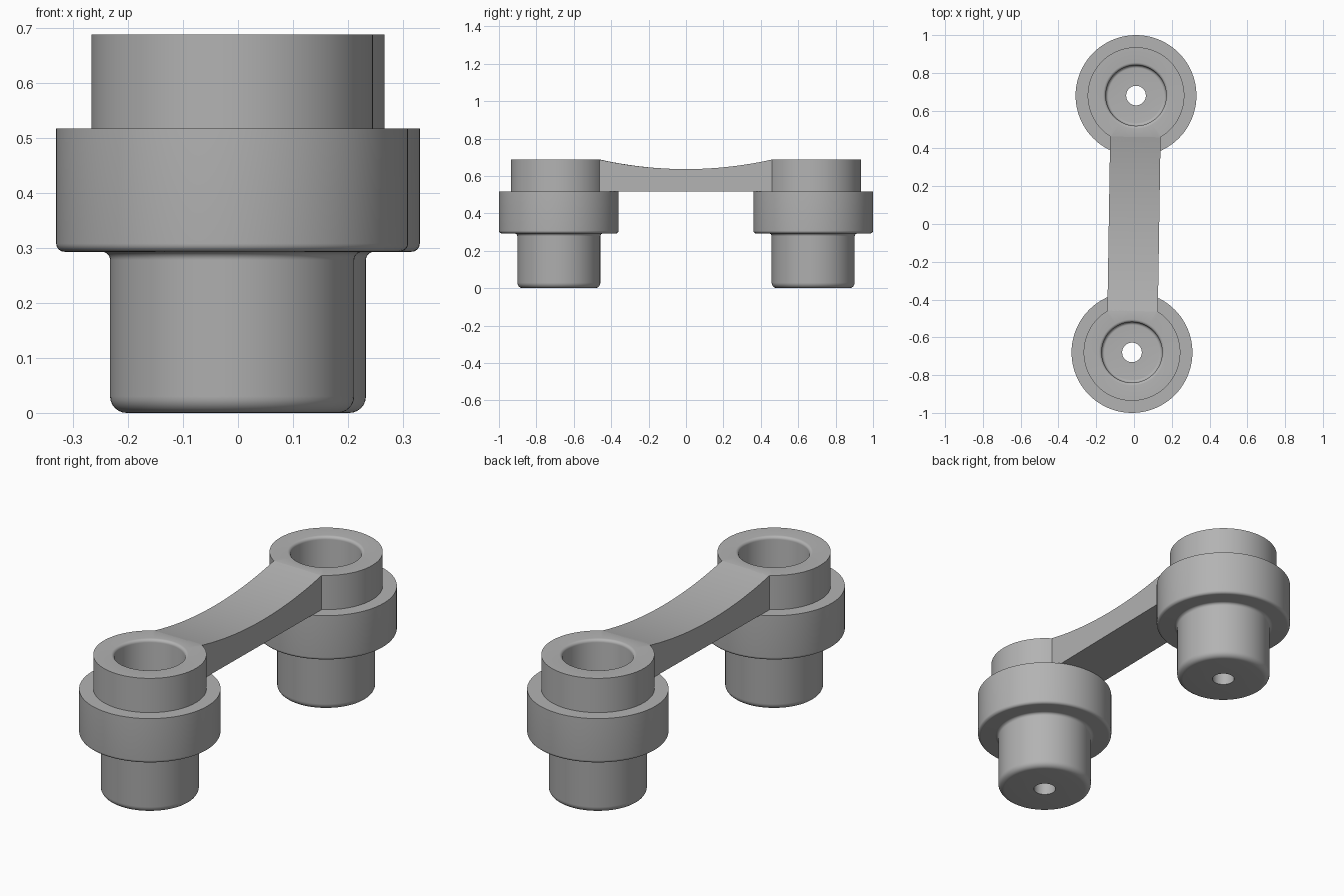
import bpy, bmesh, math
from mathutils import Matrix

old = bpy.data.objects.get("Cube")
if old:
    bpy.data.objects.remove(old)

TILT = Matrix.Rotation(math.radians(-0.9), 4, "Z")
REACH = 0.68            # pin centre distance from the middle
SEGMENTS = 96
TOP, LEDGE, COLLAR = 0.688, 0.517, 0.293
BAR_END, BAR_LOW, BAR_WIDTH = 0.461, 0.637, 0.267

grey = bpy.data.materials.new("plain grey")
grey.use_nodes = True
colour = (0.45, 0.45, 0.45, 1)
grey.diffuse_color = colour
grey.node_tree.nodes["Principled BSDF"].inputs["Base Color"].default_value = colour


def make_object(name, bm):
    bmesh.ops.recalc_face_normals(bm, faces=bm.faces)
    mesh = bpy.data.meshes.new(name)
    bm.to_mesh(mesh)
    bm.free()
    mesh.materials.append(grey)
    obj = bpy.data.objects.new(name, mesh)
    bpy.context.collection.objects.link(obj)
    return obj


def fillet(r, z, radius, start, end, steps=6):
    """Quarter-round profile points about a centre, angles in degrees."""
    angles = [math.radians(start + (end - start) * i / steps) for i in range(steps + 1)]
    return [(r + radius * math.cos(a), z + radius * math.sin(a)) for a in angles]


def lathe(name, profile, y):
    """Closed (radius, height) profile turned about a vertical axis."""
    bm = bmesh.new()
    rings = []
    for i in range(SEGMENTS):
        a = 2 * math.pi * i / SEGMENTS
        rings.append([bm.verts.new((r * math.cos(a), y + r * math.sin(a), z)) for r, z in profile])
    n = len(profile)
    for i in range(SEGMENTS):
        a, b = rings[i], rings[(i + 1) % SEGMENTS]
        for j in range(n):
            k = (j + 1) % n
            bm.faces.new((a[j], b[j], b[k], a[k]))
    return make_object(name, bm)


def extrude_side(name, outline, width):
    """Extrude a (y, z) outline across x."""
    bm = bmesh.new()
    face = bm.faces.new([bm.verts.new((-width / 2, y, z)) for y, z in outline])
    new = bmesh.ops.extrude_face_region(bm, geom=[face])["geom"]
    bmesh.ops.translate(bm, vec=(width, 0, 0),
                        verts=[v for v in new if isinstance(v, bmesh.types.BMVert)])
    return make_object(name, bm)


# Scoop outline: circular arc dipping to the middle of the bar, closed above
sag = TOP - BAR_LOW
radius = (BAR_END ** 2 + sag ** 2) / (2 * sag)
half = math.asin(BAR_END / radius)
arc = []
for i in range(33):
    a = half * (i / 16 - 1)
    arc.append((radius * math.sin(a), BAR_LOW + radius * (1 - math.cos(a))))
scoop = extrude_side("scoop_cutter", arc + [(BAR_END, 1), (-BAR_END, 1)], 0.8)
scoop.hide_render = True

# Connecting bar, ending where its sides meet the top rings
bar = extrude_side("connecting_bar", arc + [(BAR_END, LEDGE), (-BAR_END, LEDGE)], BAR_WIDTH)

# Stepped hollow pin: foot, collar, top ring, bore and drain hole
profile = [(0.052, 0)]
profile += fillet(0.192, 0.03, 0.03, -90, 0)
profile += fillet(0.237, COLLAR - 0.015, 0.015, 180, 90)
profile += fillet(0.305, COLLAR + 0.015, 0.015, -90, 0)
profile += [(0.32, LEDGE), (0.256, LEDGE), (0.256, TOP)]
profile += fillet(0.175, TOP - 0.015, 0.015, 90, 180)
profile += fillet(0.145, 0.075, 0.015, 0, -90)
profile += [(0.052, 0.06)]

parts = [bar]
for name, side in (("back_pin", 1), ("front_pin", -1)):
    pin = lathe(name, profile, side * REACH)
    cut = pin.modifiers.new("scoop", "BOOLEAN")
    cut.operation = "DIFFERENCE"
    cut.solver = "EXACT"
    cut.object = scoop
    bpy.context.view_layer.objects.active = pin
    bpy.ops.object.modifier_apply(modifier=cut.name)
    parts.append(pin)
bpy.data.objects.remove(scoop)

# Slight swing about the vertical, then smooth shading with crisp edges
for part in parts:
    part.data.transform(TILT)
    bpy.ops.object.select_all(action="DESELECT")
    part.select_set(True)
    bpy.context.view_layer.objects.active = part
    bpy.ops.object.shade_smooth_by_angle(angle=math.radians(30))
